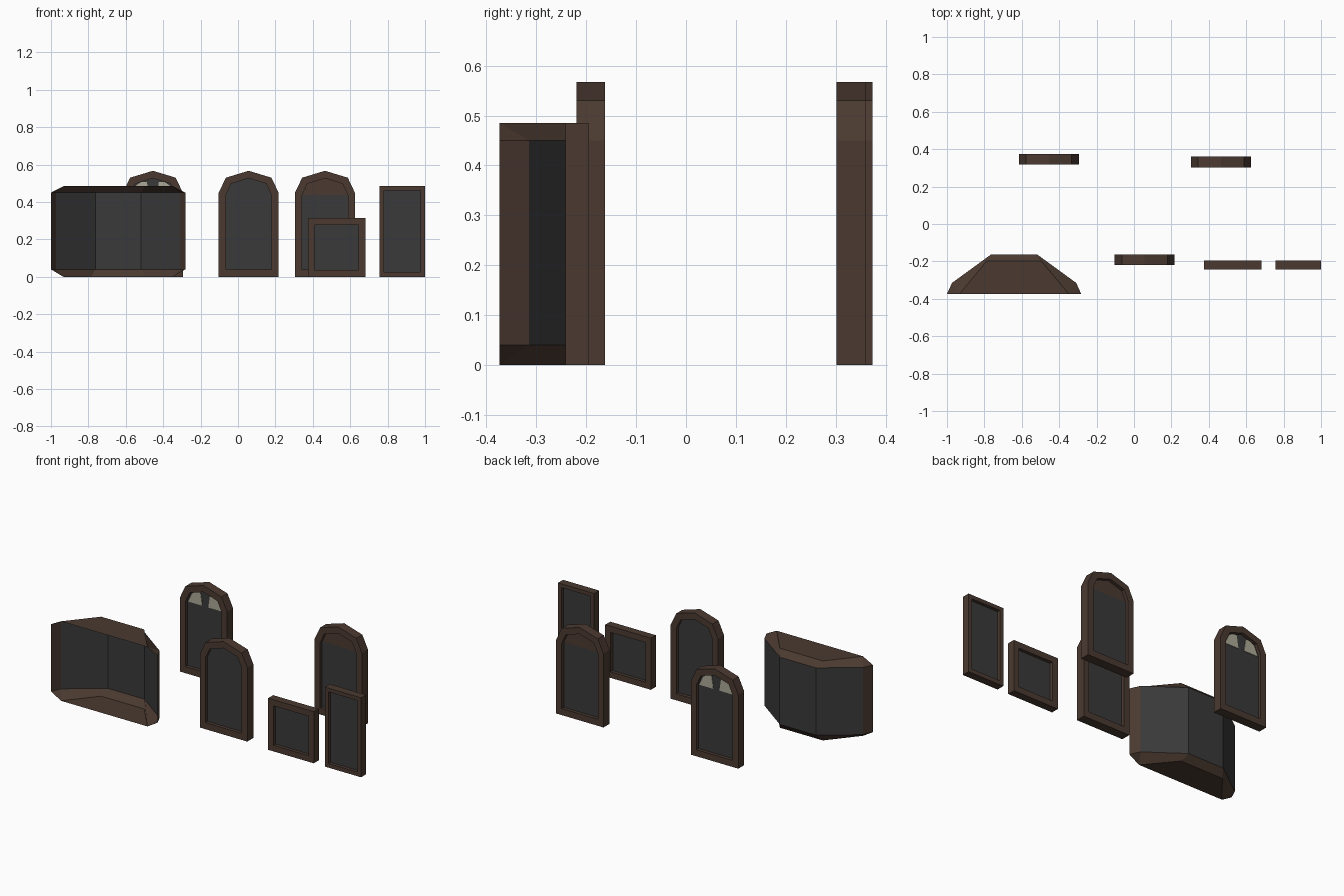
import bpy, bmesh

if "Cube" in bpy.data.objects:
    bpy.data.objects.remove(bpy.data.objects["Cube"])


def material(name, rgb):
    m = bpy.data.materials.new(name)
    m.diffuse_color = (*rgb, 1)
    m.use_nodes = True
    m.node_tree.nodes["Principled BSDF"].inputs["Base Color"].default_value = m.diffuse_color
    return m


WOOD = material("dark brown wood", (0.070, 0.042, 0.030))
GLASS = material("dark grey glass", (0.042, 0.042, 0.043))
CREAM = material("cream pane", (0.42, 0.40, 0.31))


def finish(bm, name, mats):
    bmesh.ops.recalc_face_normals(bm, faces=bm.faces)
    me = bpy.data.meshes.new(name)
    bm.to_mesh(me)
    bm.free()
    for m in mats:
        me.materials.append(m)
    ob = bpy.data.objects.new(name, me)
    bpy.context.collection.objects.link(ob)
    return ob


def ring(bm, pts, cx, y):
    return [bm.verts.new((cx + x, y, z)) for x, z in pts]


def bridge(bm, a, b):
    n = len(a)
    return [bm.faces.new((a[i], a[(i + 1) % n], b[(i + 1) % n], b[i])) for i in range(n)]


def prism(name, pts, cx, y0, y1, mat):
    bm = bmesh.new()
    a, b = ring(bm, pts, cx, y0), ring(bm, pts, cx, y1)
    bm.faces.new(a)
    bm.faces.new(b)
    bridge(bm, a, b)
    return finish(bm, name, [mat])


def frame(name, outer, inner, cx, y0, y1):
    bm = bmesh.new()
    loops = [ring(bm, p, cx, y) for p, y in ((outer, y0), (outer, y1), (inner, y1), (inner, y0))]
    for i in range(4):
        bridge(bm, loops[i], loops[(i + 1) % 4])
    return finish(bm, name, [WOOD])


def rect(w, z0, z1):
    return [(-w, z0), (w, z0), (w, z1), (-w, z1)]


def arch(w, z0, shoulder, hip_x, hip_z, top):
    return [(-w, z0), (w, z0), (w, shoulder), (hip_x, hip_z), (0, top),
            (-hip_x, hip_z), (-w, shoulder)]


RECESS = 0.02
OUTER = arch(0.16, 0, 0.45, 0.122, 0.53, 0.567)
INNER = arch(0.122, 0.04, 0.437, 0.094, 0.498, 0.527)


def window(name, outer, inner, cx, y0, y1):
    frame(name + "_frame", outer, inner, cx, y0, y1)
    prism(name + "_glass", inner, cx, y0 + RECESS, y1 - RECESS, GLASS)


# rectangular windows
window("square_window", rect(0.154, 0, 0.315), rect(0.117, 0.037, 0.278), 0.527, -0.242, -0.194)
window("tall_window", rect(0.122, 0, 0.485), rect(0.098, 0.025, 0.462), 0.878, -0.242, -0.194)

# plain arched window
window("arched_window", OUTER, INNER, 0.057, -0.22, -0.162)

# arched window with a wooden panel filling its head
X, Y0, Y1 = 0.465, 0.302, 0.36
frame("panelled_window_frame", OUTER, INNER, X, Y0, Y1)
prism("panelled_window_glass", rect(0.122, 0.04, 0.437), X, Y0 + RECESS, Y1 - RECESS, GLASS)
prism("panelled_window_head", INNER[2:], X, Y0 + RECESS, Y1 - RECESS, WOOD)

# arched window with two cream panes in its head
X, Y0, Y1 = -0.455, 0.317, 0.374
window("fanlight_window", OUTER, INNER, X, Y0, Y1)
PANE = [(0.02, 0.432), (0.115, 0.432), (0.088, 0.49), (0.06, 0.508), (0.032, 0.508)]
for side, s in (("left", -1), ("right", 1)):
    prism("fanlight_pane_" + side, [(s * x, z) for x, z in PANE], X,
          Y0 + RECESS - 0.003, Y0 + RECESS + 0.001, CREAM)
    prism("fanlight_back_pane_" + side, [(s * x, z) for x, z in PANE], X,
          Y1 - RECESS - 0.001, Y1 - RECESS + 0.003, CREAM)

# bay window: thin shell, open to the front, bulging to the back
bm = bmesh.new()
CX = -0.641
WALL = [(-0.359, -0.374), (-0.332, -0.315), (-0.122, -0.162)]
CAP = [(-0.292, -0.374), (-0.145, -0.197)]


def plan(half, z):
    return [bm.verts.new((CX + x, y, z)) for x, y in half + [(-x, y) for x, y in reversed(half)]]


low, high = plan(WALL, 0.04), plan(WALL, 0.45)
for i in range(5):
    f = bm.faces.new((low[i], low[i + 1], high[i + 1], high[i]))
    f.material_index = 1 if 0 < i < 4 else 0
for edge, z in ((low, 0.0), (high, 0.485)):
    cap = plan(CAP, z)
    bm.faces.new(cap)
    bm.faces.new((edge[0], edge[1], cap[0]))
    bm.faces.new((edge[5], edge[4], cap[3]))
    for i in range(3):
        bm.faces.new((edge[i + 1], edge[i + 2], cap[i + 1], cap[i]))
finish(bm, "bay_window", [WOOD, GLASS])
